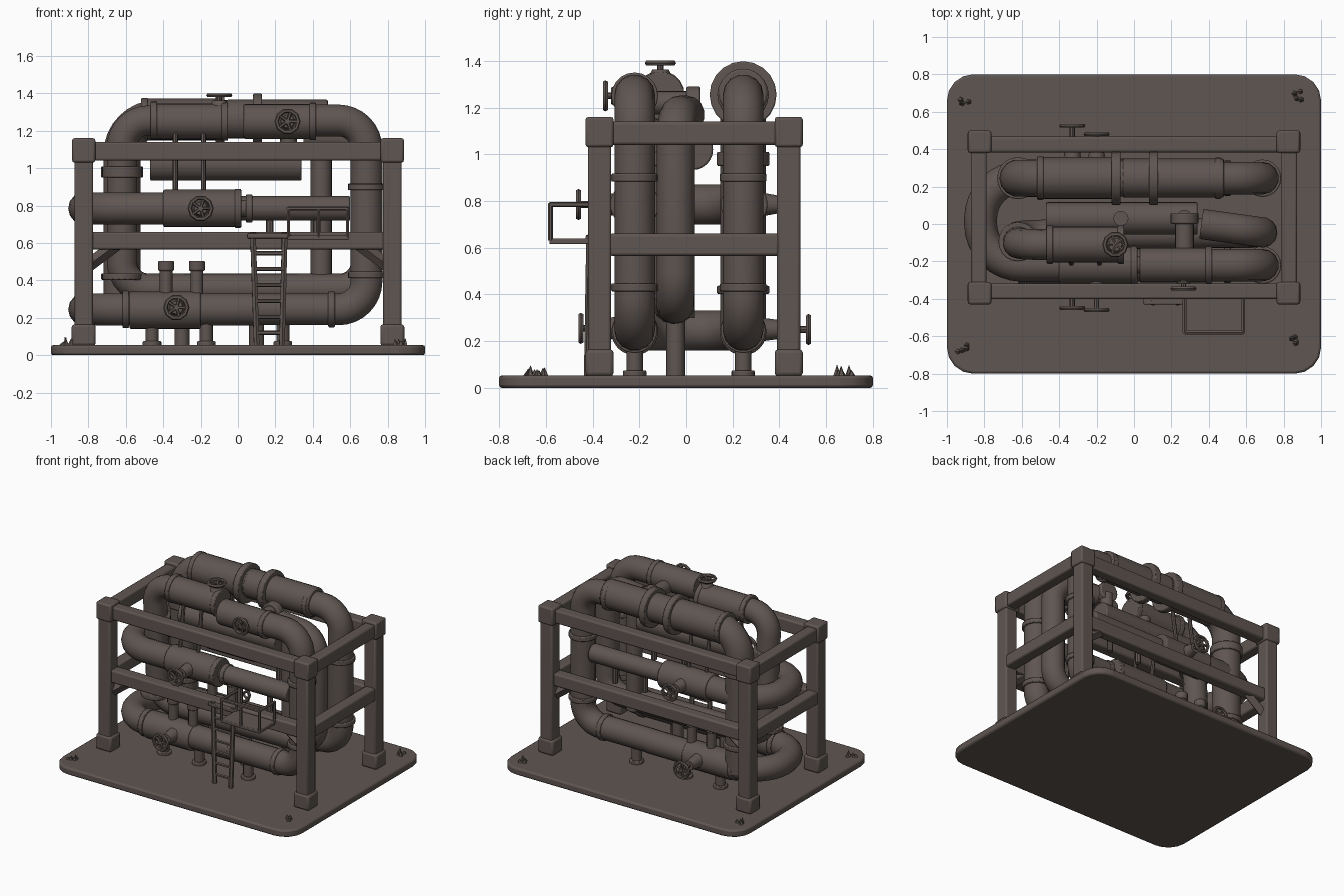
import bpy, math, random
from mathutils import Vector

if "Cube" in bpy.data.objects:
    bpy.data.objects.remove(bpy.data.objects["Cube"])
random.seed(4)

paint = bpy.data.materials.new("dark_brown_grey")
paint.diffuse_color = (0.115, 0.092, 0.083, 1)
paint.use_nodes = True
paint.node_tree.nodes["Principled BSDF"].inputs["Base Color"].default_value = paint.diffuse_color


def finish(o, name, bevel=0):
    o.name = name
    o.data.materials.clear()
    o.data.materials.append(paint)
    if bevel:
        m = o.modifiers.new("bevel", 'BEVEL')
        m.width, m.segments = bevel, 2
        m.limit_method, m.angle_limit = 'ANGLE', math.radians(40)
    bpy.ops.object.select_all(action='DESELECT')
    o.select_set(True)
    bpy.context.view_layer.objects.active = o
    bpy.ops.object.shade_smooth_by_angle(angle=math.radians(35))
    return o


def box(name, lo, hi, bevel=0.008):
    lo, hi = Vector(lo), Vector(hi)
    bpy.ops.mesh.primitive_cube_add(size=1, location=(lo + hi) / 2)
    o = bpy.context.object
    o.scale = hi - lo
    bpy.ops.object.transform_apply(location=False, rotation=False, scale=True)
    return finish(o, name, bevel)


def rod(name, a, b, r, r2=None, sides=20, bevel=0):
    a, b = Vector(a), Vector(b)
    bpy.ops.mesh.primitive_cone_add(vertices=sides, radius1=r, radius2=r if r2 is None else r2,
                                    depth=(b - a).length, location=(a + b) / 2,
                                    rotation=(b - a).to_track_quat('Z', 'Y').to_euler())
    return finish(bpy.context.object, name, bevel)


def pipe(name, pts, r, bend=0.15, res=5):
    """Round pipe along a path whose corners are turned into arcs."""
    P = [Vector(p) for p in pts]
    path = [P[0]]
    for a, b, c in zip(P, P[1:], P[2:]):
        u, v = (a - b).normalized(), (c - b).normalized()
        centre = b + (u + v).normalized() * bend / math.cos(u.angle(v) / 2)
        s, e = b + u * bend - centre, b + v * bend - centre
        path += [centre + s.normalized().slerp(e.normalized(), i / 8) * s.length for i in range(9)]
    path.append(P[-1])
    cu = bpy.data.curves.new(name, 'CURVE')
    cu.dimensions = '3D'
    cu.bevel_depth, cu.bevel_resolution, cu.use_fill_caps = r, res, True
    sp = cu.splines.new('POLY')
    sp.points.add(len(path) - 1)
    for q, p in zip(sp.points, path):
        q.co = (*p, 1)
    o = bpy.data.objects.new(name, cu)
    bpy.context.collection.objects.link(o)
    bpy.ops.object.select_all(action='DESELECT')
    o.select_set(True)
    bpy.context.view_layer.objects.active = o
    bpy.ops.object.convert(target='MESH')
    return finish(bpy.context.object, name)


def collar(c, axis, r, t=0.035):
    d = Vector(axis) * t / 2
    rod("pipe_collar", Vector(c) - d, Vector(c) + d, r, bevel=0.006)


def handwheel(start, end):
    """Valve stem from start to end with a spoked wheel at end."""
    a, b = Vector(start), Vector(end)
    d = (b - a).normalized()
    q = d.to_track_quat('Z', 'Y')
    rod("valve_bonnet", a, a + (b - a) * 0.55, 0.05, 0.035, 12)
    rod("valve_stem", a, b + d * 0.008, 0.014, sides=8)
    bpy.ops.mesh.primitive_torus_add(major_radius=0.058, minor_radius=0.012, major_segments=10,
                                     minor_segments=6, location=b, rotation=q.to_euler())
    finish(bpy.context.object, "handwheel_rim")
    for k in range(5):
        t = k * math.tau / 5
        rod("handwheel_spoke", b, b + q @ Vector((math.cos(t), math.sin(t), 0)) * 0.058, 0.009, sides=6)


# base slab with rounded corners
bpy.ops.mesh.primitive_cube_add(size=1, location=(0, 0, 0.027))
slab = bpy.context.object
slab.scale = (2, 1.6, 0.054)
bpy.ops.object.transform_apply(location=False, rotation=False, scale=True)
w = slab.data.attributes.new("bevel_weight_edge", 'FLOAT', 'EDGE')
for e in slab.data.edges:
    a, b = (slab.data.vertices[i].co for i in e.vertices)
    w.data[e.index].value = 1.0 if abs(a.z - b.z) > 0.01 else 0.0
m = slab.modifiers.new("corners", 'BEVEL')
m.limit_method, m.width, m.segments = 'WEIGHT', 0.14, 4
m = slab.modifiers.new("rim", 'BEVEL')
m.limit_method, m.angle_limit, m.width, m.segments = 'ANGLE', math.radians(50), 0.012, 2
finish(slab, "base_slab")

# debris spikes at the slab corners
for x, y in ((-0.9, 0.67), (0.87, 0.69), (-0.92, -0.67), (0.87, -0.62)):
    for _ in range(4):
        p = Vector((x + random.uniform(-.03, .03), y + random.uniform(-.03, .03), 0.05))
        rod("corner_spike", p, p + Vector((random.uniform(-.01, .01), 0, random.uniform(.02, .05))), 0.017, 0.001, 5)

# frame posts with feet and caps
for x in (-0.825, 0.825):
    for y in (-0.37, 0.44):
        box("frame_post", (x - .05, y - .05, .05), (x + .05, y + .05, 1.12), 0.012)
        box("post_foot", (x - .064, y - .06, .05), (x + .064, y + .06, .165), 0.015)
        box("post_cap", (x - .062, y - .06, 1.03), (x + .062, y + .06, 1.16), 0.012)
# frame beams on two levels
for z0, z1 in ((1.04, 1.14), (0.565, 0.66)):
    for y in (-0.36, 0.425):
        box("long_beam", (-.79, y - .042, z0), (.79, y + .042, z1), 0.012)
    for x in (-0.83, 0.83):
        box("cross_beam", (x - .042, -.33, z0), (x + .042, .4, z1), 0.012)
# corner braces under the middle beams
for s in (-1, 1):
    for y in (-0.36, 0.425):
        rod("corner_brace", (s * .8, y, .48), (s * .64, y, .6), 0.035, sides=4)

# main pipe runs: upper back, C loops at the right end, U bends at the left end
pipe("back_upper_pipe", [(-.62, .245, .22), (-.62, .245, 1.265), (.1, .245, 1.265)], 0.1, 0.19)
for name, y, x0 in (("back_loop_pipe", .245, 0), ("front_loop_pipe", -.22, .03)):
    pipe(name, [(x0, y, 1.255), (.687, y, 1.255), (.687, y, .245), (.1, y, .245)], 0.087, 0.15)
pipe("inner_loop_pipe", [(-.07, -.11, 1.255), (-.62, -.11, 1.255), (-.62, -.06, .355), (.685, -.045, .355),
                         (.685, -.045, 1.17), (.36, .0, 1.17)], 0.082, 0.14)
for name, x, z in (("lower_u_pipe", .12, .245), ("middle_u_pipe", 0, .785)):
    pipe(name, [(x, .25, z), (-.82, .25, z), (-.82, -.22, z), (x, -.22, z)], 0.088, 0.22)

# thicker sleeves over the runs
for name, x0, x1, y, z, r in (
        ("back_upper_sleeve", -.5, -.08, .245, 1.26, .112),
        ("back_upper_sleeve", -.06, .48, .245, 1.262, .104),
        ("front_upper_sleeve", -.45, -.06, -.11, 1.25, .096),
        ("front_upper_sleeve", .03, .4, -.22, 1.25, .093),
        ("front_middle_sleeve", -.4, .0, -.22, .785, .1),
        ("back_middle_sleeve", -.4, .0, .25, .785, .1),
        ("front_lower_sleeve", -.58, -.2, -.22, .24, .1),
        ("back_lower_sleeve", -.58, -.2, .245, .24, .1),
        ("inner_tank", -.47, .34, .03, 1.02, .087),
        ("middle_thin_pipe", .0, .06, -.22, .785, .045),
        ("front_middle_thin_pipe", .06, .6, -.22, .785, .066),
        ("back_middle_thin_pipe", .0, .6, .25, .785, .066)):
    rod(name, (x0, y, z), (x1, y, z), r, sides=24, bevel=0.008)

# collars
X, Z = (1, 0, 0), (0, 0, 1)
for x in (-.095, .105):
    collar((x, .245, 1.255), X, .143, .048)
for x, y, z, r in ((-.45, -.11, 1.255, .103), (.4, -.22, 1.25, .1), (-.07, -.11, 1.25, .103),
                   (.45, .245, 1.255, .11), (0, -.22, .785, .104), (.06, -.22, .785, .075),
                   (-.6, -.22, .245, .1), (.5, -.22, .245, .096), (.5, .245, .245, .096),
                   (-.6, .245, .245, .1), (-.5, .245, 1.26, .116)):
    collar((x, y, z), X, r)
for y in (.245, -.22):
    for z in (.43, .9):
        collar((.687, y, z), Z, .1)
for y, r in ((.245, .112), (-.095, .105)):
    collar((-.62, y, .98), Z, r, .06)
    collar((-.62, y, .42), Z, r)

# inner riser and branch between the upper front pipe and the middle
rod("inner_riser", (.445, -.02, .3), (.445, -.02, 1.12), 0.057)
rod("upper_branch", (.27, -.22, 1.22), (.27, .05, 1.22), 0.05)
rod("upper_branch_flange", (.27, .0, 1.215), (.27, .06, 1.215), 0.075, bevel=0.008)
rod("tank_neck", (.27, .03, 1.0), (.27, .03, 1.2), 0.045)
rod("tank_neck", (-.07, .03, 1.0), (-.07, .03, 1.14), 0.04)

# feet, capped stubs and slim hangers on both long sides
for y in (-.22, .245):
    for x in (-.46, -.17, .24):
        rod("pipe_foot", (x, y, .05), (x, y, .2), 0.035, sides=12)
        collar((x, y, .06), Z, .05, .03)
    for x in (-.385, -.22):
        rod("pipe_stub", (x, y, .28), (x, y, .48), 0.034, sides=12)
        rod("stub_cap", (x, y, .45), (x, y, .505), 0.043, sides=12, bevel=0.008)
    for x in (-.335, -.185):
        rod("pipe_hanger", (x, y, .8), (x, y * .75, 1.22), 0.014, sides=8)
    for x in (.17, .42):
        rod("thin_pipe_foot", (x, y, .6), (x, y, .78), 0.02, sides=8)
for x in (-.3, .1):
    rod("inner_foot", (x, -.045, .05), (x, -.045, .32), 0.04, sides=12)

# valves
handwheel((-.33, -.3, .255), (-.33, -.45, .255))
handwheel((-.2, -.3, .785), (-.2, -.46, .785))
handwheel((.265, -.29, 1.25), (.265, -.345, 1.25))
handwheel((-.33, .33, .25), (-.33, .525, .25))
handwheel((-.2, .33, .785), (-.2, .48, .785))
handwheel((-.1, -.11, 1.33), (-.1, -.11, 1.39))

# ladder
for x0, x1 in ((.1, .08), (.235, .25)):
    rod("ladder_rail", (x0, -.42, .05), (x1, -.41, .655), 0.017, sides=6)
for k in range(6):
    z = .12 + k * .085
    rod("ladder_rung", (.1, -.418, z), (.24, -.418, z), 0.011, sides=6)
# platform and guard rail
box("ladder_landing", (.05, -.43, .625), (.28, -.38, .65), 0.005)
box("platform_floor", (.265, -.585, .615), (.59, -.38, .64), 0.005)
corners = [(.27, -.4), (.27, -.58), (.43, -.58), (.585, -.58), (.585, -.4)]
for x, y in corners:
    rod("guard_post", (x, y, .63), (x, y, .79), 0.01, sides=6)
for a, b in zip(corners, corners[1:]):
    rod("guard_rail", (*a, .785), (*b, .785), 0.011, sides=6)
